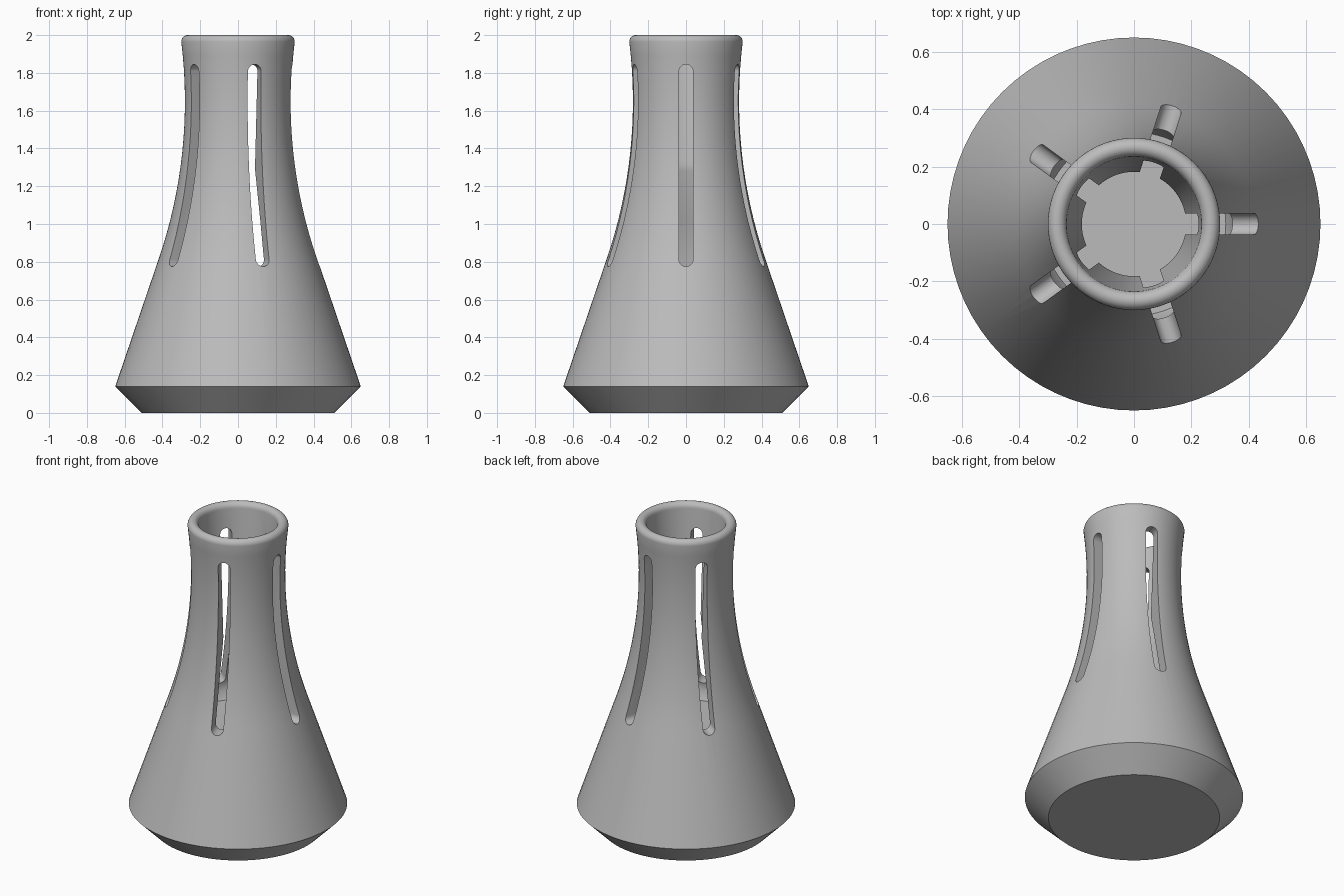
import bpy, bmesh, math
from mathutils import Matrix, Vector

cube = bpy.data.objects.get("Cube")
if cube:
    bpy.data.objects.remove(cube, do_unlink=True)

SEGMENTS = 72
SLOTS = 5


def material(name, value):
    mat = bpy.data.materials.new(name)
    mat.use_nodes = True
    color = (value, value, value, 1)
    mat.diffuse_color = color
    mat.node_tree.nodes["Principled BSDF"].inputs["Base Color"].default_value = color
    return mat


def add_object(name, bm):
    bmesh.ops.recalc_face_normals(bm, faces=bm.faces)
    mesh = bpy.data.meshes.new(name)
    bm.to_mesh(mesh)
    bm.free()
    obj = bpy.data.objects.new(name, mesh)
    bpy.context.collection.objects.link(obj)
    return obj


def neck_radius(z, waist=0.281, waist_z=1.65, bend=2.58):
    """Concave arc that sweeps the cone into the neck."""
    return waist + bend - math.sqrt(bend ** 2 - (z - waist_z) ** 2)


# Outer profile: bevelled foot, straight cone, curved neck
profile = [(0, 0), (0.51, 0), (0.65, 0.14)]
for i in range(17):
    z = 0.8 + i * (1.965 - 0.8) / 16
    profile.append((neck_radius(z), z))

# Rounded lip
lip = neck_radius(1.965)
middle, half = (lip + 0.235) / 2, (lip - 0.235) / 2
for i in range(1, 13):
    a = math.pi * i / 12
    profile.append((middle + half * math.cos(a), 1.965 + 0.035 * math.sin(a)))

# Inner wall: funnel to the throat, then a widening chamber and floor
profile += [(0.185, 1.34), (0.182, 1.31), (0.185, 1.28), (0.27, 1.02),
            (0.345, 0.77), (0.345, 0.72), (0.32, 0.67), (0, 0.67)]

# Revolve the profile into the body
bm = bmesh.new()
verts = [bm.verts.new((r, 0, z)) for r, z in profile]
edges = [bm.edges.new(pair) for pair in zip(verts, verts[1:])]
bmesh.ops.spin(bm, geom=verts + edges, cent=(0, 0, 0), axis=(0, 0, 1),
               angle=math.tau, steps=SEGMENTS, use_merge=True)
bmesh.ops.remove_doubles(bm, verts=bm.verts, dist=1e-5)
body = add_object("slotted_body", bm)
body.data.materials.append(material("plain grey", 0.5))

# Round-ended slot cutters spaced around the neck
bm = bmesh.new()
half_width, low, high = 0.037, 0.775, 1.845
for n in range(SLOTS):
    turn = Matrix.Rotation(math.tau * n / SLOTS, 3, "Z")
    outline = []
    for centre_z, start in ((high - half_width, 0), (low + half_width, math.pi)):
        for i in range(13):
            a = start + math.pi * i / 12
            outline.append(turn @ Vector((0.1, half_width * math.cos(a),
                                          centre_z + half_width * math.sin(a))))
    face = bm.faces.new([bm.verts.new(p) for p in outline])
    ends = bmesh.ops.extrude_face_region(bm, geom=[face], use_keep_orig=True)["geom"]
    bmesh.ops.translate(bm, vec=turn @ Vector((0.6, 0, 0)),
                        verts=[v for v in ends if isinstance(v, bmesh.types.BMVert)])
cutter = add_object("slot_cutter", bm)
cutter.hide_render = True

# Cut the slots and bake the result
cut = body.modifiers.new("slots", "BOOLEAN")
cut.operation = "DIFFERENCE"
cut.solver = "EXACT"
cut.object = cutter
bpy.ops.object.select_all(action="DESELECT")
bpy.context.view_layer.objects.active = body
body.select_set(True)
bpy.ops.object.modifier_apply(modifier=cut.name)
bpy.data.objects.remove(cutter, do_unlink=True)

bpy.ops.object.shade_smooth_by_angle(angle=math.radians(30))
